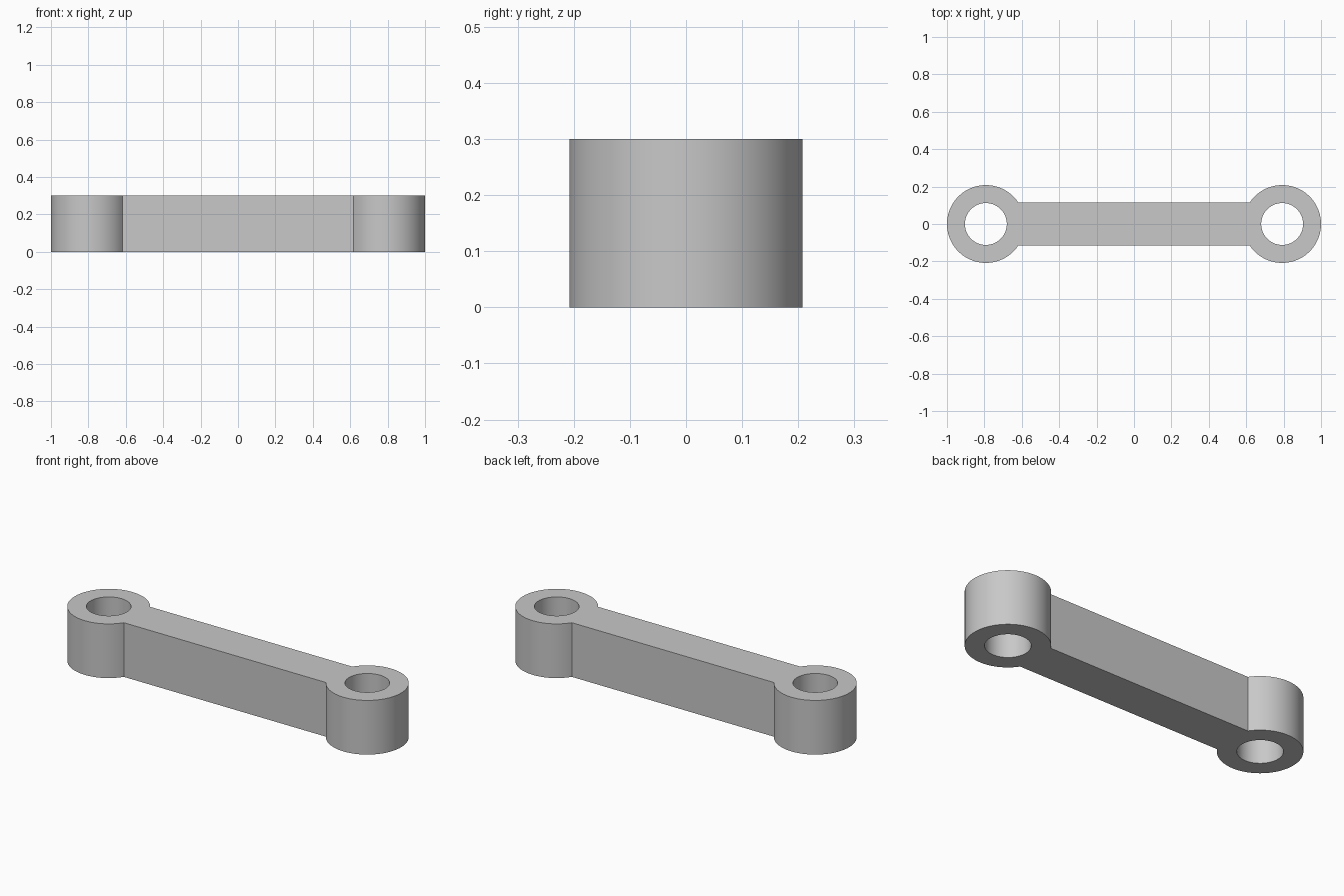
import bpy, bmesh, math

if "Cube" in bpy.data.objects:
    bpy.data.objects.remove(bpy.data.objects["Cube"])

R, HOLE, CX = 0.208, 0.112, 0.792   # boss radius, bore radius, boss centre
HALF_W, H = 0.115, 0.30             # half width of the bar, height
SEG = 64
A = math.asin(HALF_W / R)           # angle where the bar meets a boss


def arc(cx, r, start, end, n):
    return [(cx + r * math.cos(start + (end - start) * i / n),
             r * math.sin(start + (end - start) * i / n)) for i in range(n + 1)]


bm = bmesh.new()


def loop(points):
    vs = [bm.verts.new((x, y, 0)) for x, y in points]
    return [bm.edges.new((v, vs[(i + 1) % len(vs)])) for i, v in enumerate(vs)]


# Outline of both round ends joined by the bar, plus the two bores
edges = loop(arc(CX, R, A - math.pi, math.pi - A, SEG) +
             arc(-CX, R, A, 2 * math.pi - A, SEG))
for cx in (-CX, CX):
    edges += loop(arc(cx, HOLE, 0, 2 * math.pi, SEG)[:-1])
bmesh.ops.triangle_fill(bm, use_beauty=True, use_dissolve=False, edges=edges)

# Raise the flat profile into a solid
top = bmesh.ops.extrude_face_region(bm, geom=bm.faces[:], use_keep_orig=True)
bmesh.ops.translate(bm, vec=(0, 0, H),
                    verts=[g for g in top["geom"] if isinstance(g, bmesh.types.BMVert)])
bmesh.ops.recalc_face_normals(bm, faces=bm.faces[:])

mesh = bpy.data.meshes.new("connecting_link")
bm.to_mesh(mesh)
bm.free()
link = bpy.data.objects.new("connecting_link", mesh)
bpy.context.collection.objects.link(link)

# Plain grey finish
grey = bpy.data.materials.new("light grey")
grey.diffuse_color = (0.58, 0.58, 0.58, 1)
grey.use_nodes = True
grey.node_tree.nodes["Principled BSDF"].inputs["Base Color"].default_value = grey.diffuse_color
mesh.materials.append(grey)

# Round walls smooth, rims and bar corners sharp
bpy.context.view_layer.objects.active = link
link.select_set(True)
bpy.ops.object.shade_smooth_by_angle(angle=math.radians(30))
